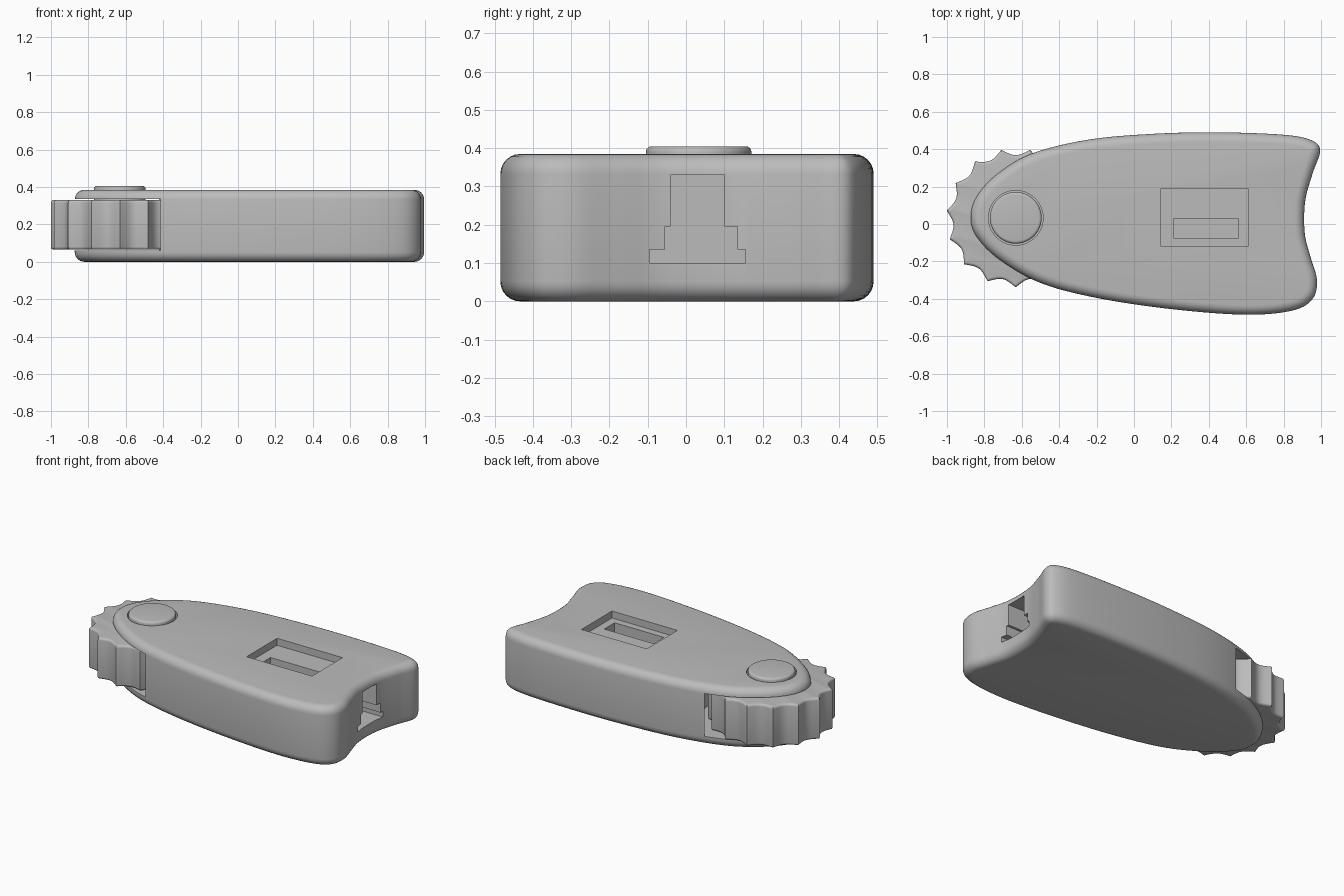
import bpy, bmesh
from math import sin, cos, pi
from mathutils import Vector

if "Cube" in bpy.data.objects:
    bpy.data.objects.remove(bpy.data.objects["Cube"])

grey = bpy.data.materials.new("plain grey")
grey.use_nodes = True
colour = (0.5, 0.5, 0.5, 1)
grey.diffuse_color = colour
grey.node_tree.nodes["Principled BSDF"].inputs["Base Color"].default_value = colour


def make_object(name, bm):
    bmesh.ops.recalc_face_normals(bm, faces=bm.faces)
    mesh = bpy.data.meshes.new(name)
    bm.to_mesh(mesh)
    bm.free()
    mesh.materials.append(grey)
    obj = bpy.data.objects.new(name, mesh)
    bpy.context.collection.objects.link(obj)
    return obj


def smooth_loop(points, steps):
    """Closed Catmull-Rom curve through the points."""
    pts = [Vector(p) for p in points]
    n = len(pts)
    loop = []
    for i in range(n):
        a, b, c, d = (pts[(i + k) % n] for k in (-1, 0, 1, 2))
        for s in range(steps):
            t = s / steps
            loop.append(b + (c - a) * t / 2 + (a * 2 - b * 5 + c * 4 - d) * t**2 / 2
                        + (b * 3 - a - c * 3 + d) * t**3 / 2)
    return loop


def rounded_solid(name, loop, bottom, top, top_r, bottom_r, steps=6):
    """Extrude an anticlockwise outline, rounding its top and bottom rims."""
    n = len(loop)
    inward = []
    for i in range(n):
        t = (loop[(i + 1) % n] - loop[i - 1]).normalized()
        inward.append(Vector((-t.y, t.x)))
    levels = []
    for r, z, sign in ((bottom_r, bottom, 1), (top_r, top, -1)):
        arc = [k / steps * pi / 2 for k in range(steps + 1)] if r else [0]
        part = [(r * (1 - sin(a)), z + sign * r * (1 - cos(a))) for a in arc]
        levels += part if sign > 0 else part[::-1]
    bm = bmesh.new()
    rings = [[bm.verts.new((*(p + m * inset), z)) for p, m in zip(loop, inward)]
             for inset, z in levels]
    for low, high in zip(rings, rings[1:]):
        for i in range(n):
            j = (i + 1) % n
            bm.faces.new((low[i], low[j], high[j], high[i]))
    bm.faces.new(rings[0][::-1])
    bm.faces.new(rings[-1])
    return make_object(name, bm)


def circle(radius, count=96):
    return [hub + radius * Vector((cos(2 * pi * i / count), sin(2 * pi * i / count)))
            for i in range(count)]


def box(name, x0, x1, y0, y1, z0, z1):
    loop = [Vector(p) for p in ((x0, y0), (x1, y0), (x1, y1), (x0, y1))]
    return rounded_solid(name, loop, z0, z1, 0, 0)


def cut(target, cutter):
    mod = target.modifiers.new("cut", "BOOLEAN")
    mod.operation = "DIFFERENCE"
    mod.solver = "EXACT"
    mod.object = cutter
    bpy.context.view_layer.objects.active = target
    bpy.ops.object.modifier_apply(modifier=mod.name)
    bpy.data.objects.remove(cutter)


hub = Vector((-0.632, 0.033))
height = 0.385

# Body: tapered rounded case with a hollowed end
outline = [(-.873, .03), (-.845, .14), (-.74, .26), (-.55, .375), (-.25, .45),
           (.1, .482), (.45, .49), (.8, .477), (.95, .447), (.995, .39),
           (.955, .27), (.915, .12), (.913, -.05), (.945, -.18), (.978, -.3),
           (.955, -.4), (.85, -.462), (.6, -.485), (.2, -.455), (-.2, -.395),
           (-.5, -.315), (-.72, -.19), (-.84, -.07)]
outline.reverse()
body = rounded_solid("body", smooth_loop(outline[::-1][::-1][::-1], 8)[::-1],
                     0, height, 0.052, 0.052)

# Wheel slot and button groove
cut(body, rounded_solid("slot_cutter", circle(0.435), 0.06, 0.335, 0, 0))
cut(body, rounded_solid("button_cutter", circle(0.146), 0.3, 0.5, 0, 0))

# Display window with a stepped opening
cut(body, box("window_cutter", .145, .61, -.12, .19, height - .045, .5))
cut(body, box("window_hole_cutter", .21, .56, -.075, .03, .15, .36))

# Stepped socket in the hollowed end
for y0, y1, z0, z1 in ((-.095, .155, .1, .135), (-.055, .135, .12, .195),
                       (-.04, .1, .18, .33)):
    cut(body, box("socket_cutter", .7, 1.1, y0, y1, z0, z1))

# Scalloped thumb wheel
lobes = 15
count = lobes * 16
rim = []
for i in range(count):
    a = 2 * pi * i / count - pi / 2
    r = 0.371 - 0.036 * abs(sin(lobes * pi * i / count))
    rim.append(hub + r * Vector((cos(a), sin(a))))
wheel = rounded_solid("thumb_wheel", rim, 0.065, 0.33, 0.015, 0.015, 4)

# Round push button
button = rounded_solid("push_button", circle(0.138), 0.3, 0.405, 0.015, 0, 4)

for obj in (body, wheel, button):
    bpy.ops.object.select_all(action="DESELECT")
    obj.select_set(True)
    bpy.context.view_layer.objects.active = obj
    bpy.ops.object.shade_smooth_by_angle(angle=0.6)
